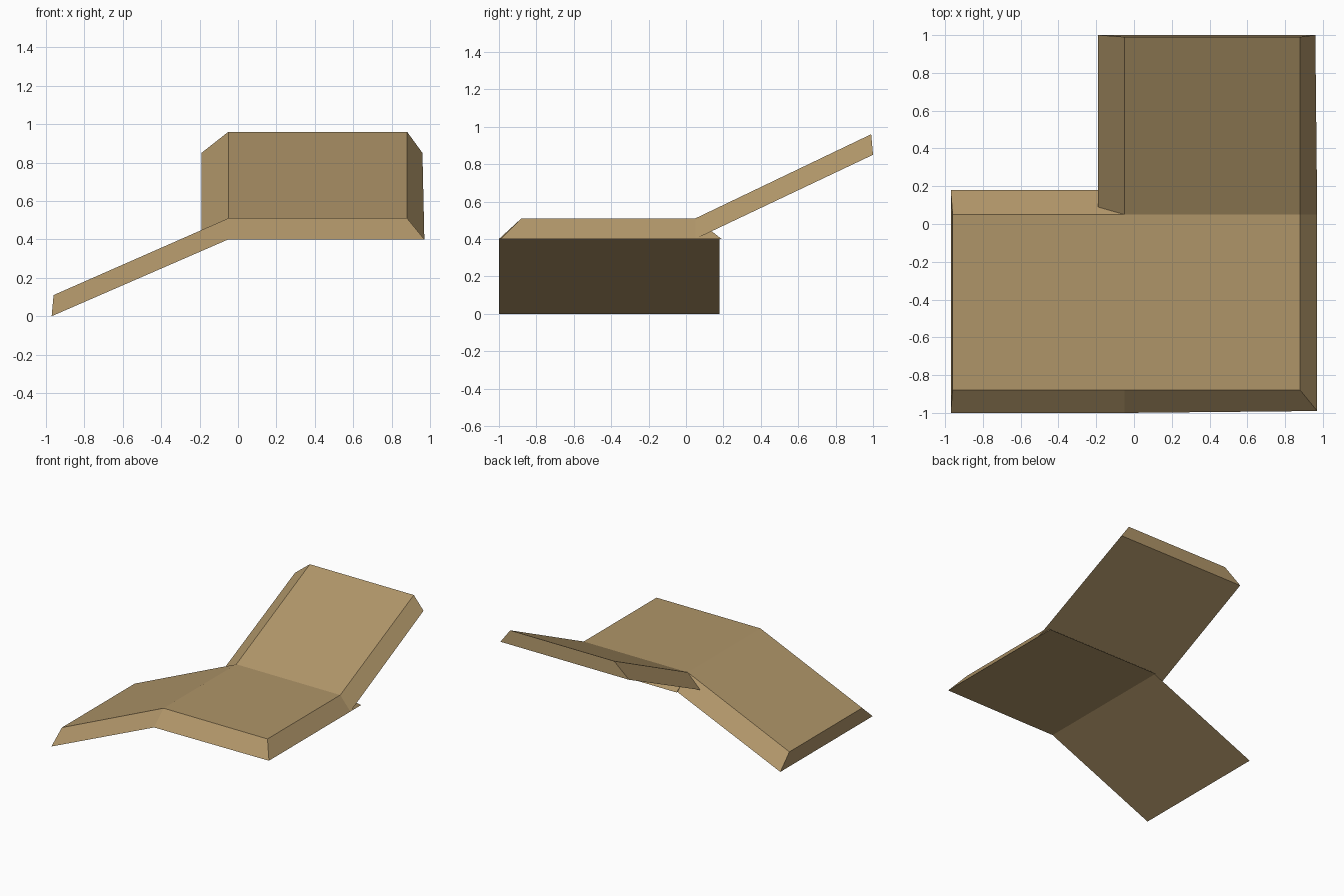
import bpy, bmesh

if "Cube" in bpy.data.objects:
    bpy.data.objects.remove(bpy.data.objects["Cube"])

tan = bpy.data.materials.new("tan")
tan.diffuse_color = (0.43, 0.30, 0.14, 1)
tan.use_nodes = True
tan.node_tree.nodes["Principled BSDF"].inputs["Base Color"].default_value = tan.diffuse_color


def slab(name, top, bottom):
    """Solid slab with flared edges, from matching top and bottom corner loops."""
    bm = bmesh.new()
    t = [bm.verts.new(p) for p in top]
    b = [bm.verts.new(p) for p in bottom]
    bm.faces.new(t)
    bm.faces.new(b[::-1])
    for i in range(4):
        j = (i + 1) % 4
        bm.faces.new((b[i], b[j], t[j], t[i]))
    bmesh.ops.recalc_face_normals(bm, faces=bm.faces)
    mesh = bpy.data.meshes.new(name)
    bm.to_mesh(mesh)
    bm.free()
    mesh.materials.append(tan)
    obj = bpy.data.objects.new(name, mesh)
    bpy.context.collection.objects.link(obj)


# shared fold lines
X, Y, TOP, LOW = -0.05, 0.05, 0.51, 0.40

# level middle panel
slab("middle_panel",
     [(X, -0.88, TOP), (0.88, -0.88, TOP), (0.88, Y, TOP), (X, Y, TOP)],
     [(X, -1.0, LOW), (0.97, -0.99, LOW), (0.97, 0.19, LOW), (X, 0.19, LOW)])

# panel sloping down to the left
slab("lower_panel",
     [(-0.96, -0.88, 0.11), (X, -0.88, TOP), (X, Y, TOP), (-0.96, Y, 0.11)],
     [(-0.97, -1.0, 0), (X, -1.0, LOW), (X, 0.18, LOW), (-0.97, 0.18, 0)])

# panel sloping up to the back
slab("upper_panel",
     [(X, Y, TOP), (0.88, Y, TOP), (0.88, 0.99, 0.96), (X, 0.99, 0.96)],
     [(-0.19, 0.09, 0.42), (0.97, Y, LOW), (0.96, 1.0, 0.85), (-0.19, 1.0, 0.85)])
